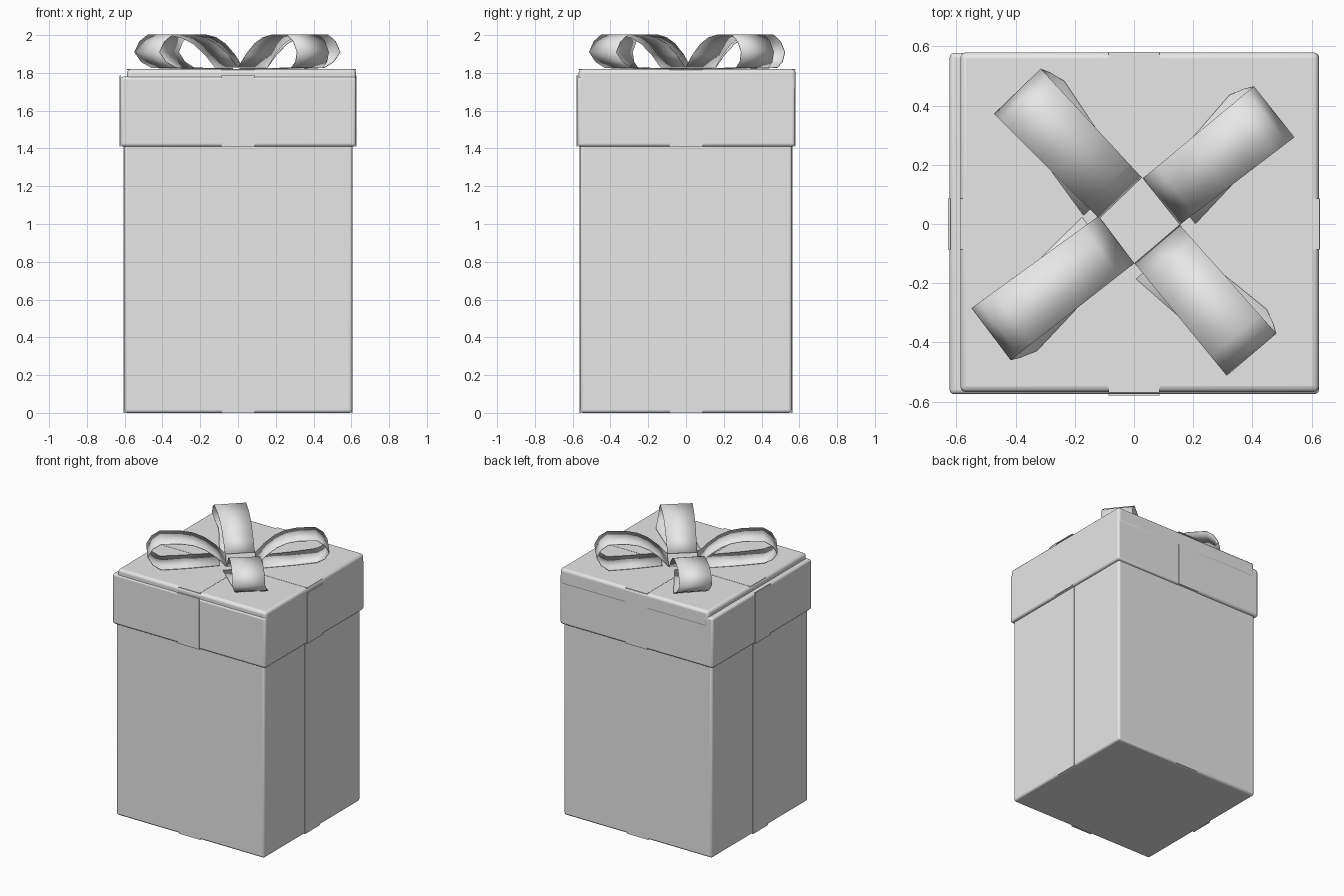
import bpy
import math
from mathutils import Vector

cube = bpy.data.objects.get("Cube")
if cube:
    bpy.data.objects.remove(cube, do_unlink=True)

GREY = (0.8, 0.8, 0.8, 1)
grey = bpy.data.materials.new("plain grey")
grey.use_nodes = True
grey.diffuse_color = GREY
grey.node_tree.nodes["Principled BSDF"].inputs["Base Color"].default_value = GREY


def finish(obj, angle=40):
    obj.data.materials.append(grey)
    bpy.ops.object.select_all(action="DESELECT")
    obj.select_set(True)
    bpy.context.view_layer.objects.active = obj
    bpy.ops.object.shade_smooth_by_angle(angle=math.radians(angle))


def box(name, low, high, bevel=0.0):
    low, high = Vector(low), Vector(high)
    bpy.ops.mesh.primitive_cube_add(size=1, location=(low + high) / 2)
    obj = bpy.context.object
    obj.name = name
    obj.scale = high - low
    bpy.ops.object.transform_apply(location=False, rotation=False, scale=True)
    if bevel:
        mod = obj.modifiers.new("soft edges", "BEVEL")
        mod.width = bevel
        mod.segments = 3
    finish(obj)
    return obj


# Box, lid wall and slightly smaller lid top
box("box_body", (-0.603, -0.56, 0), (0.605, 0.56, 1.43), 0.015)
box("lid_wall", (-0.623, -0.575, 1.41), (0.625, 0.578, 1.78), 0.015)
box("lid_top", (-0.587, -0.568, 1.7), (0.625, 0.58, 1.82), 0.02)

# Flat ribbon on the four sides of the box and the lid
HALF = 0.087
for name, x, y, z0, z1 in (("box", 0.607, 0.563, 0, 1.41),
                           ("lid", 0.628, 0.58, 1.41, 1.785)):
    box(name + "_ribbon_front", (-HALF, -y, z0), (HALF, -y + 0.008, z1))
    box(name + "_ribbon_back", (-HALF, y - 0.008, z0), (HALF, y, z1))
    box(name + "_ribbon_left", (x - 0.008, -HALF, z0), (x, HALF, z1))
    box(name + "_ribbon_right", (-x, -HALF, z0), (-x + 0.008, HALF, z1))

# Ribbon crossing over the lid
box("top_ribbon_across", (-0.588, -HALF, 1.815), (0.626, HALF, 1.8215))
box("top_ribbon_along", (-HALF, -0.569, 1.815), (HALF, 0.581, 1.8215))

# Loop outline: reach, height, sideways drift of the lower band
LOOP = [(0, 1.828, 0), (0.06, 1.895, 0), (0.13, 1.952, 0), (0.2, 1.985, 0),
        (0.28, 2.0, 0), (0.4, 2.0, 0), (0.45, 1.965, 0), (0.48, 1.91, 0),
        (0.45, 1.86, 0.015), (0.4, 1.83, 0.03), (0.25, 1.825, 0.005),
        (0.04, 1.825, -0.03)]


def bow_loop(name, start, angle, reach, twist):
    out = Vector((math.cos(angle), math.sin(angle), 0))
    side = Vector((-out.y, out.x, 0))
    verts = []
    for s, z, drift in LOOP:
        mid = Vector(start) + out * s * reach + side * drift * twist
        mid.z = z
        half = 0.1 + 0.01 * s / 0.48
        verts += [mid - side * half, mid + side * half]
    faces = [(i, i + 1, i + 3, i + 2) for i in range(0, len(verts) - 2, 2)]
    mesh = bpy.data.meshes.new(name)
    mesh.from_pydata(verts, [], faces)
    obj = bpy.data.objects.new(name, mesh)
    bpy.context.collection.objects.link(obj)
    mod = obj.modifiers.new("thickness", "SOLIDIFY")
    mod.thickness = 0.004
    finish(obj, 50)


# Four bow loops round the open middle
bow_loop("bow_loop_back_left", (0.095, 0.078, 0), math.radians(38.5), 1.0, 1)
bow_loop("bow_loop_back_right", (-0.048, 0.09, 0), math.radians(134), 1.03, -1)
bow_loop("bow_loop_front_right", (-0.062, -0.055, 0), math.radians(217), 1.09, 1)
bow_loop("bow_loop_front_left", (0.08, -0.07, 0), math.radians(-49.5), 1.01, 1)
